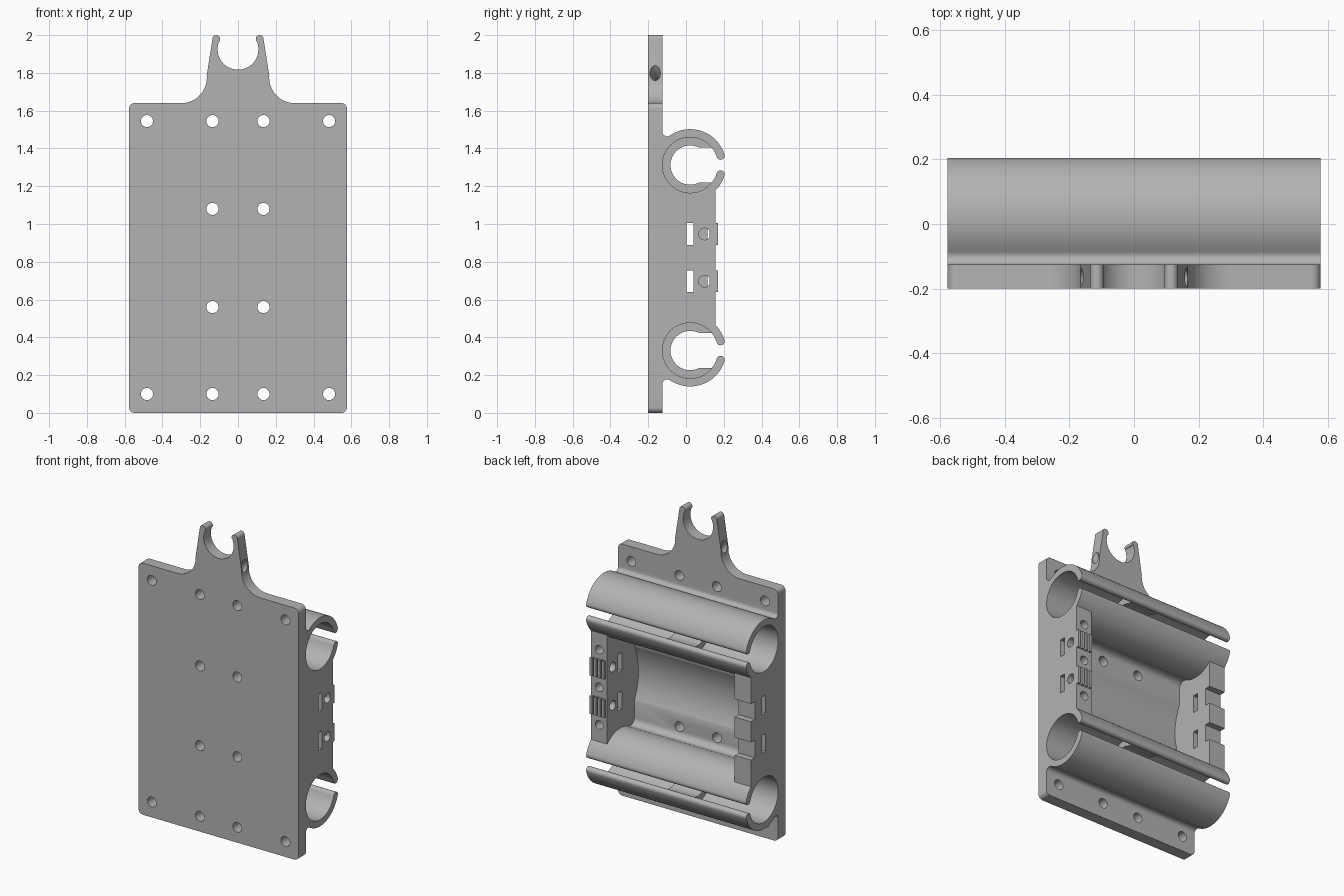
import bpy, bmesh
from math import sin, cos, radians, pi
from mathutils import Matrix

cube = bpy.data.objects.get("Cube")
if cube:
    bpy.data.objects.remove(cube, do_unlink=True)

grey = bpy.data.materials.new("plain_grey")
grey.use_nodes = True
grey.diffuse_color = (0.45, 0.45, 0.45, 1)
grey.node_tree.nodes["Principled BSDF"].inputs["Base Color"].default_value = (0.45, 0.45, 0.45, 1)

HALF_W, MID_Z = 0.577, 0.821          # half width, mirror height of the body
TUBE_Y, TUBE_Z = 0.022, 1.312         # upper clip centre
R_OUT, R_IN, R_RIB = 0.19, 0.147, 0.104
FLOOR, BACK = -0.125, 0.155


def arc(c, r, a0, a1, n=12):
    return [(c[0] + r * cos(radians(a0 + (a1 - a0) * i / n)),
             c[1] + r * sin(radians(a0 + (a1 - a0) * i / n))) for i in range(n + 1)]


def make(name, bm):
    bmesh.ops.recalc_face_normals(bm, faces=bm.faces)
    mesh = bpy.data.meshes.new(name)
    bm.to_mesh(mesh)
    bm.free()
    mesh.materials.append(grey)
    ob = bpy.data.objects.new(name, mesh)
    bpy.context.collection.objects.link(ob)
    return ob


def prism(name, pts, axis, lo, hi):
    """Extrude a 2D outline: (y, z) along x, or (x, z) along y."""
    bm = bmesh.new()
    place = (lambda p: (lo, p[0], p[1])) if axis == "x" else (lambda p: (p[0], lo, p[1]))
    face = bm.faces.new([bm.verts.new(place(p)) for p in pts])
    ext = bmesh.ops.extrude_face_region(bm, geom=[face])["geom"]
    step = (hi - lo, 0, 0) if axis == "x" else (0, hi - lo, 0)
    bmesh.ops.translate(bm, vec=step, verts=[v for v in ext if isinstance(v, bmesh.types.BMVert)])
    return make(name, bm)


def box(name, x, y, z):
    return prism(name, [(y[0], z[0]), (y[1], z[0]), (y[1], z[1]), (y[0], z[1])], "x", *x)


def disc(name, c, r, axis, lo, hi):
    return prism(name, arc(c, r, 0, 352.5, 47), axis, lo, hi)


def combine(target, tool, op="DIFFERENCE"):
    mod = target.modifiers.new(op.lower(), "BOOLEAN")
    mod.operation, mod.object, mod.solver = op, tool, "EXACT"
    bpy.context.view_layer.objects.active = target
    bpy.ops.object.modifier_apply(modifier=mod.name)
    bpy.data.objects.remove(tool, do_unlink=True)


def mirror_z(pts):
    return pts + [(y, 2 * MID_Z - z) for y, z in reversed(pts)]


# Back plate with the forked hook on top
half = arc((0, 1.925), 0.108, -90, 24, 24)
half += arc((0.115, 1.979), 0.021, 205, -8)
half += arc((0.30, 1.775), 0.135, 175, 270, 16)
half += arc((HALF_W - 0.03, 1.61), 0.03, 90, 0, 8)
half += arc((HALF_W - 0.03, 0.03), 0.03, 0, -90, 8)
plate = prism("mounting_plate", half + [(-x, z) for x, z in reversed(half[1:])], "y", -0.2, FLOOR)

# Curved tie channel round the hook
bm = bmesh.new()
rings = []
for i in range(48):
    a = 2 * pi * i / 48
    rings.append([bm.verts.new(((0.21 + y) * cos(a), -0.163 + z, 1.93 + (0.21 + y) * sin(a)))
                  for y, z in arc((0, 0), 0.028, 0, 337.5, 15)])
for i in range(48):
    r0, r1 = rings[i], rings[(i + 1) % 48]
    for j in range(16):
        k = (j + 1) % 16
        bm.faces.new((r0[j], r0[k], r1[k], r1[j]))
combine(plate, make("tie_channel", bm))

# Body with the two open tube clips, one mirrored side profile
centre = (TUBE_Y, TUBE_Z)
lip_r, lip_a = (R_OUT + R_IN) / 2, 17


def lip(a):
    return (TUBE_Y + lip_r * cos(radians(a)), TUBE_Z + lip_r * sin(radians(a)))


w = (R_OUT - R_IN) / 2
side = [(-0.16, 1.489)] + arc((-0.1, 1.489), 0.025, 180, 304.6, 8)
side += arc(centre, R_OUT, 124.6, lip_a, 24)[1:]
side += arc(lip(lip_a), w, lip_a, lip_a - 180, 8)[1:]
side += arc(centre, R_IN, lip_a, 360 - lip_a, 56)[1:]
side += arc(lip(-lip_a), w, 180 - lip_a, -lip_a, 8)[1:]
side += arc(centre, R_OUT, -lip_a, -45.6, 8)[1:]
body = prism("clip_body", mirror_z(side), "x", -HALF_W, HALF_W)
combine(body, plate, "UNION")

# Pocket open to the back, following the clip walls
top = [(0.3, 1.176)] + arc(centre, R_OUT, -45.6, -117.7, 16)
top += arc((-0.085, TUBE_Z - 0.2036), 0.04, 62.3, 180, 8)[1:]
combine(body, prism("pocket", mirror_z(top), "x", -0.46, 0.46))

# Shallow rounded dish in the pocket floor
dish = arc((0.2325, MID_Z), 0.40, 153, 207, 24)
dish = [(0, dish[0][1])] + dish + [(0, dish[-1][1])]
combine(body, prism("dish", dish, "x", -0.46, 0.46))

# Narrower rib in the middle of each clip bore
for z in (TUBE_Z, 2 * MID_Z - TUBE_Z):
    a = 39
    ring = arc((TUBE_Y, z), R_IN + 0.01, a, 360 - a, 48)
    flat = 0.093
    b = 63.4
    ring += [(ring[-1][0], z - flat)] + arc((TUBE_Y, z), R_RIB, 360 - b, b, 40) + [(ring[0][0], z + flat)]
    combine(body, prism("bore_rib", ring, "x", -0.1, 0.1), "UNION")

# Screw holes through the plate
holes = [(s * x, z) for s in (-1, 1) for x, z in
         ((0.482, 1.545), (0.135, 1.545), (0.135, 1.08), (0.135, 0.56), (0.135, 0.1), (0.482, 0.1))]
for c in holes:
    combine(body, disc("screw_hole", c, 0.032, "y", -0.3, -0.04))

# Strap slots, wire holes, and latch recesses in the side walls
for z in (0.947, 0.697):
    span = (z - 0.058, z + 0.058)
    combine(body, box("strap_slot", (-0.7, 0.7), (0.003, 0.041), span))
    combine(body, disc("wire_hole", (0.098, z), 0.031, "x", 0.4, 0.7))
    combine(body, box("latch_notch", (-0.7, -0.4), (0.115, 0.3), span))
    combine(body, box("rib_recess", (0.472, 0.7), (0.135, 0.3), span))
    for i in range(4):
        x = 0.472 + i * 0.029
        combine(body, box("latch_rib", (x, x + 0.018), (0.125, 0.17), span), "UNION")

# Blind holes in the back of the left wall
for z in (MID_Z - 0.245, MID_Z, MID_Z + 0.245):
    combine(body, disc("blind_hole", (0.518, z), 0.028, "y", 0.06, 0.3))

body.name = "tube_clip_mount"
bpy.ops.object.select_all(action="DESELECT")
body.select_set(True)
bpy.context.view_layer.objects.active = body
bpy.ops.object.shade_smooth_by_angle(angle=radians(30))
